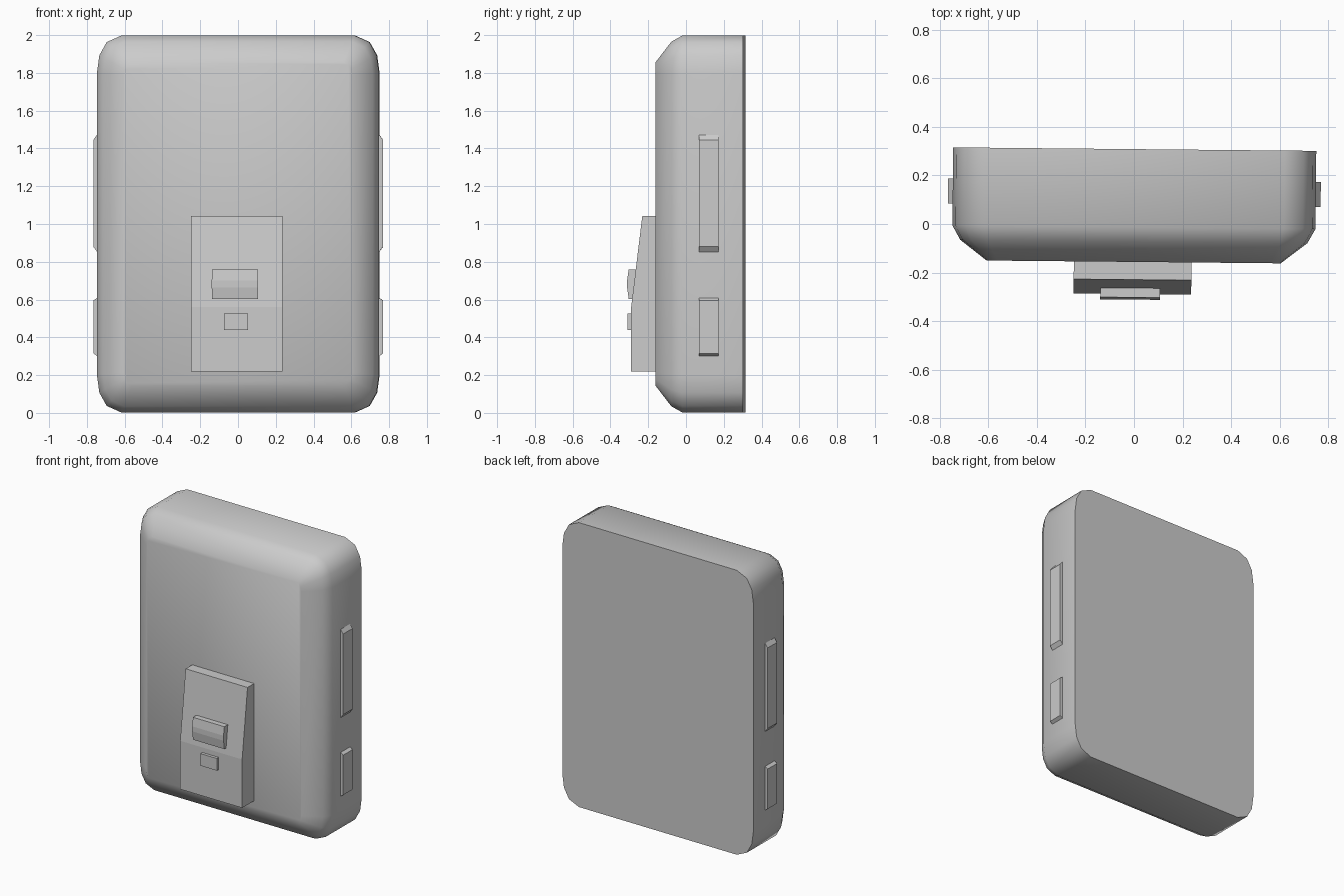
import bpy, math

if "Cube" in bpy.data.objects:
    bpy.data.objects.remove(bpy.data.objects["Cube"])

YAW = -0.0096  # the whole model is turned very slightly about z


def add_mesh(name, verts, faces, smooth=None):
    mesh = bpy.data.meshes.new(name)
    mesh.from_pydata(verts, [], faces)
    ob = bpy.data.objects.new(name, mesh)
    bpy.context.collection.objects.link(ob)
    ob.rotation_euler.z = YAW
    if smooth:
        bpy.ops.object.select_all(action='DESELECT')
        ob.select_set(True)
        bpy.context.view_layer.objects.active = ob
        bpy.ops.object.shade_smooth_by_angle(angle=math.radians(smooth))
    return ob


def loft(name, rings, smooth=None):
    """Skin equal-length rings and cap both ends."""
    n = len(rings[0])
    verts = [p for r in rings for p in r]
    faces = [(k * n + i, k * n + (i + 1) % n, (k + 1) * n + (i + 1) % n, (k + 1) * n + i)
             for k in range(len(rings) - 1) for i in range(n)]
    faces += [tuple(reversed(range(n))), tuple(range(len(verts) - n, len(verts)))]
    return add_mesh(name, verts, faces, smooth)


def rounded_ring(y, inset, corner):
    """Rounded rectangle in the xz plane; corner scales the faceted corner."""
    w, h = 0.747 - inset, 0.998 - inset
    offs = [(0, 0.20), (0.013, 0.105), (0.052, 0.035), (0.13, 0)]
    quad = [(w - a * corner, h - b * corner) for a, b in offs]
    pts = quad + [(-x, z) for x, z in reversed(quad)]
    pts += [(-x, -z) for x, z in quad] + [(x, -z) for x, z in reversed(quad)]
    return [(x, y, z + 1.0) for x, z in pts]


def extrude_x(name, profile, x0, x1):
    """Extrude a (y, z) profile, listed from back top round the front, along x."""
    return loft(name, [[(x, y, z) for y, z in profile] for x in (x0, x1)])


# Main body: flat back, softly chamfered front
loft("body", [rounded_ring(0.308, 0, 1), rounded_ring(-0.013, 0, 1),
              rounded_ring(-0.072, 0.033, 0.85), rounded_ring(-0.156, 0.142, 0.35)][::-1], 45)

# Wedge housing on the front with two raised buttons
extrude_x("front_housing", [(-0.13, 1.043), (-0.229, 1.043), (-0.288, 0.56),
                            (-0.288, 0.22), (-0.13, 0.22)], -0.246, 0.238)
extrude_x("large_button", [(-0.24, 0.76), (-0.302, 0.76), (-0.311, 0.70), (-0.311, 0.665),
                           (-0.302, 0.603), (-0.24, 0.603)], -0.136, 0.109)
extrude_x("small_button", [(-0.26, 0.525), (-0.309, 0.525), (-0.309, 0.44),
                           (-0.26, 0.44)], -0.072, 0.055)

# Raised strips on both sides, sloped at their ends
for label, z0, z1, slope in (("upper", 0.85, 1.475, 0.03), ("lower", 0.30, 0.61, 0.015)):
    for side, s in (("left", -1), ("right", 1)):
        prof = [(0.70, z0), (0.745, z0), (0.767, z0 + slope),
                (0.767, z1 - slope), (0.745, z1), (0.70, z1)]
        rings = [[(s * x, y, z) for x, z in prof] for y in (0.077, 0.18)]
        loft(f"{label}_strip_{side}", rings if s < 0 else rings[::-1])

# Make all normals face outward
import bmesh
for ob in bpy.context.collection.objects:
    bm = bmesh.new()
    bm.from_mesh(ob.data)
    bmesh.ops.recalc_face_normals(bm, faces=bm.faces)
    bm.to_mesh(ob.data)
    bm.free()
